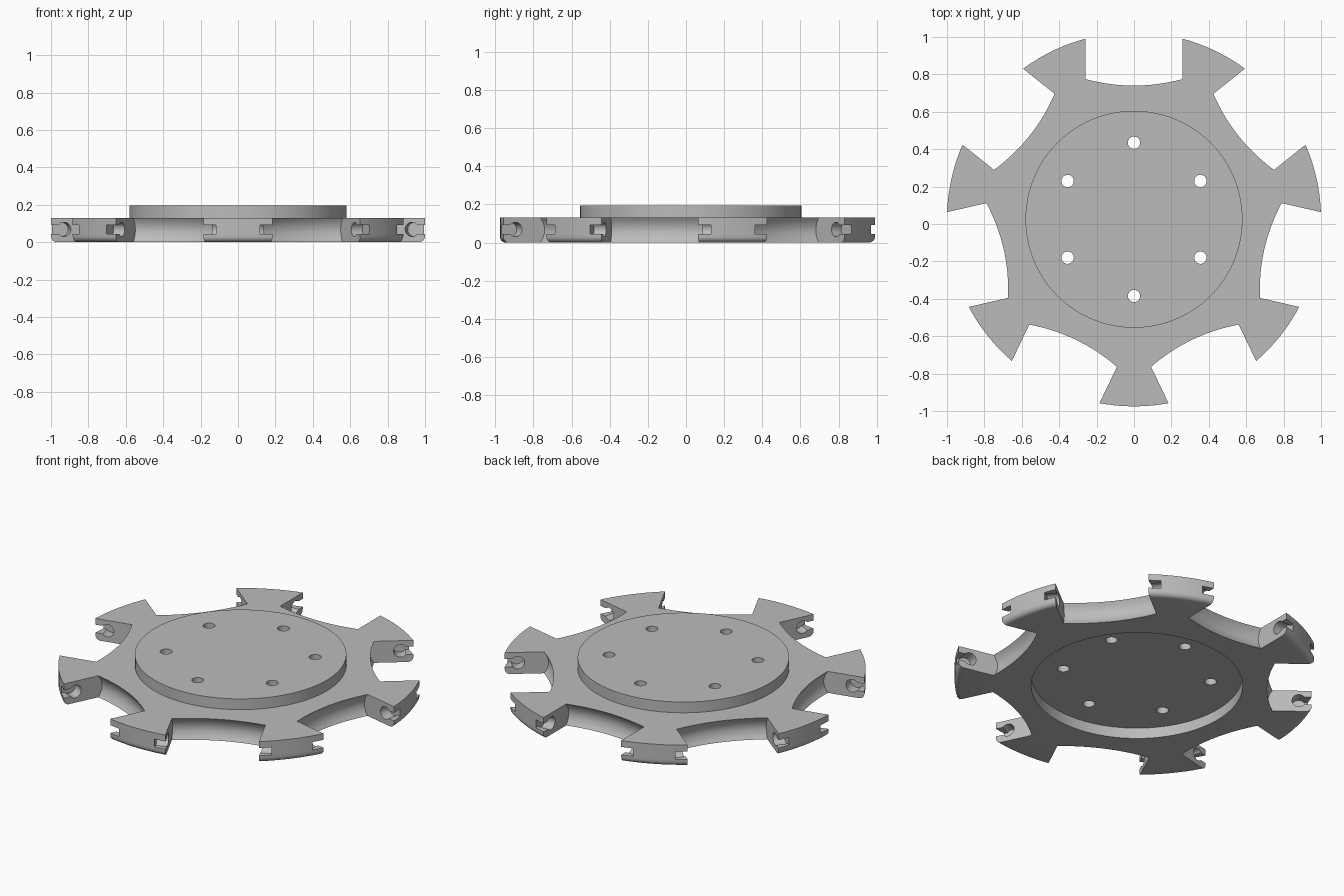
import bpy
import bmesh
import math
from mathutils import Matrix, Vector

cube = bpy.data.objects.get("Cube")
if cube:
    bpy.data.objects.remove(cube, do_unlink=True)

COUNT = 7                    # lobes and gaps
STEP = math.tau / COUNT
CENTRE_Y = 0.025
HEIGHT = 0.13
HALF_GAP = 0.26
FILLET = 0.03
HUB_RADIUS = 0.58

grey = bpy.data.materials.new("plain_grey")
grey.use_nodes = True
colour = (0.5, 0.5, 0.5, 1)
grey.diffuse_color = colour
grey.node_tree.nodes["Principled BSDF"].inputs["Base Color"].default_value = colour


def make_object(name, bm):
    bmesh.ops.recalc_face_normals(bm, faces=bm.faces)
    bmesh.ops.translate(bm, verts=bm.verts, vec=(0, CENTRE_Y, 0))
    mesh = bpy.data.meshes.new(name)
    bm.to_mesh(mesh)
    bm.free()
    mesh.materials.append(grey)
    obj = bpy.data.objects.new(name, mesh)
    bpy.context.collection.objects.link(obj)
    return obj


def loft(bm, rings):
    """Skin a stack of equal closed rings and cap both ends."""
    loops = [[bm.verts.new(p) for p in ring] for ring in rings]
    n = len(loops[0])
    for low, high in zip(loops, loops[1:]):
        for i in range(n):
            j = (i + 1) % n
            bm.faces.new((low[i], low[j], high[j], high[i]))
    bm.faces.new(loops[0][::-1])
    bm.faces.new(loops[-1])


def add_cylinder(bm, radius, z0, z1, x=0, y=0, sides=96):
    bmesh.ops.create_cone(bm, cap_ends=True, segments=sides, radius1=radius,
                          radius2=radius, depth=z1 - z0,
                          matrix=Matrix.Translation((x, y, (z0 + z1) / 2)))


def plate_ring(z):
    """Outline of the lobed plate at one height."""
    drop = max(FILLET - z, 0)
    outer = 1 - FILLET + math.sqrt(FILLET ** 2 - drop ** 2)
    sag = 0.025 * (1 - (2 * z / HEIGHT - 1) ** 2)
    half = math.asin(HALF_GAP / outer)
    ring = []
    for k in range(COUNT):
        turn = Matrix.Rotation(k * STEP, 3, "Z")
        # concave gap floor
        for i in range(17):
            t = 1 - i / 8
            ring.append(turn @ Vector((HALF_GAP * t, 0.715 + 0.035 * t * t - sag, z)))
        # outer arc of the lobe
        for i in range(11):
            a = math.pi / 2 + half + (STEP - 2 * half) * i / 10
            ring.append(turn @ Vector((outer * math.cos(a), outer * math.sin(a), z)))
    return ring


# Lobed plate
levels = [FILLET * (1 - math.cos(i * math.pi / 12)) for i in range(7)]
levels += [FILLET + (HEIGHT - FILLET) * i / 7 for i in range(1, 8)]
bm = bmesh.new()
loft(bm, [plate_ring(z) for z in levels])
plate = make_object("lobed_plate", bm)

# Raised round hub
bm = bmesh.new()
add_cylinder(bm, HUB_RADIUS, 0.1, 0.195)
hub = make_object("raised_hub", bm)

# Round recess underneath
bm = bmesh.new()
add_cylinder(bm, HUB_RADIUS, -0.1, 0.065)
recess = make_object("recess_cutter", bm)

# Ring of six through holes
bm = bmesh.new()
for k in range(6):
    a = math.pi / 2 + k * math.tau / 6
    add_cylinder(bm, 0.033, -0.1, 0.3, 0.41 * math.cos(a), 0.41 * math.sin(a), 32)
holes = make_object("hole_cutter", bm)

# Keyhole sockets in the lobe sides, open to the rim
NECK, BORE, SOCKET_V, SOCKET_Z = 0.024, 0.038, 0.895, 0.068
start = math.asin(NECK / BORE)
profile = [(1.1, SOCKET_Z - NECK), (1.1, SOCKET_Z + NECK)]
for i in range(21):
    a = start + (math.tau - 2 * start) * i / 20
    profile.append((SOCKET_V + BORE * math.cos(a), SOCKET_Z + BORE * math.sin(a)))
bm = bmesh.new()
reach = HALF_GAP + 0.065
for k in range(COUNT):
    turn = Matrix.Rotation(k * STEP, 3, "Z")
    loft(bm, [[turn @ Vector((u, v, z)) for v, z in profile] for u in (-reach, reach)])
sockets = make_object("socket_cutter", bm)

# Join the hub, then cut the recess, holes and sockets
bpy.context.view_layer.objects.active = plate
for tool, operation in ((hub, "UNION"), (recess, "DIFFERENCE"),
                        (holes, "DIFFERENCE"), (sockets, "DIFFERENCE")):
    tool.hide_render = True
    mod = plate.modifiers.new(tool.name, "BOOLEAN")
    mod.operation = operation
    mod.solver = "EXACT"
    mod.object = tool
    bpy.ops.object.modifier_apply(modifier=mod.name)
    bpy.data.objects.remove(tool, do_unlink=True)

bpy.ops.object.select_all(action="DESELECT")
plate.select_set(True)
bpy.ops.object.shade_smooth_by_angle(angle=math.radians(30))
